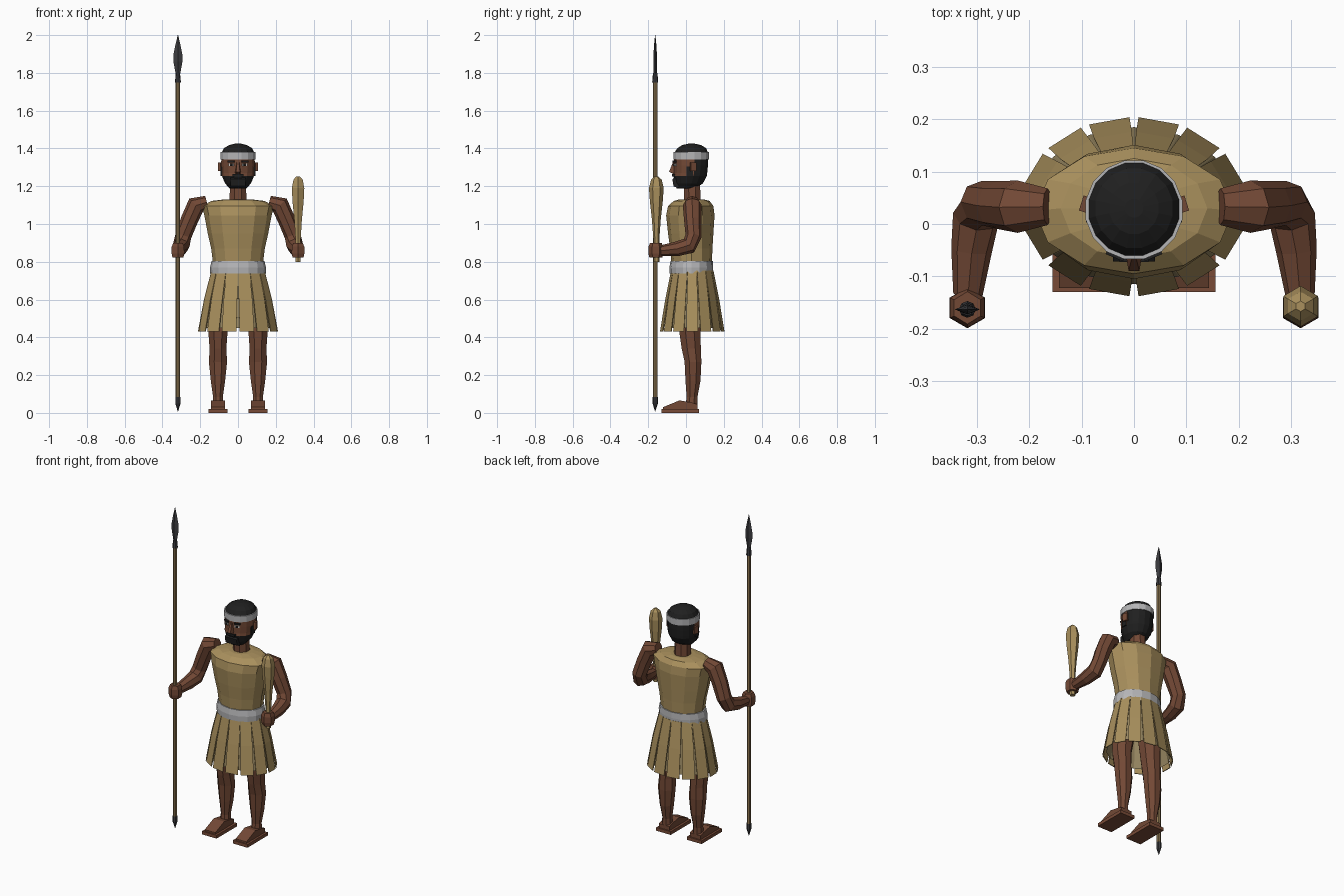
import bpy, bmesh
from math import sin, cos, pi
from mathutils import Vector, Matrix

if "Cube" in bpy.data.objects:
    bpy.data.objects.remove(bpy.data.objects["Cube"])


def mat(name, r, g, b):
    m = bpy.data.materials.new(name)
    m.diffuse_color = (r, g, b, 1)
    m.use_nodes = True
    m.node_tree.nodes["Principled BSDF"].inputs["Base Color"].default_value = m.diffuse_color
    return m


SKIN = mat("brown_skin", 0.17, 0.066, 0.036)
CLOTH = mat("tan_cloth", 0.40, 0.28, 0.11)
LINING = mat("dull_lining", 0.31, 0.24, 0.12)
BAND = mat("grey_band", 0.46, 0.46, 0.47)
HAIR = mat("black_hair", 0.014, 0.014, 0.014)
IRON = mat("dark_iron", 0.045, 0.045, 0.05)
WOOD = mat("spear_wood", 0.28, 0.19, 0.085)
LEATHER = mat("leather", 0.19, 0.07, 0.038)
WHITE = mat("eye_white", 0.55, 0.53, 0.5)


def finish(name, bm, *mats):
    bmesh.ops.recalc_face_normals(bm, faces=bm.faces)
    me = bpy.data.meshes.new(name)
    bm.to_mesh(me)
    bm.free()
    for m in mats:
        me.materials.append(m)
    ob = bpy.data.objects.new(name, me)
    bpy.context.collection.objects.link(ob)
    return ob


def skin_rings(bm, rings, caps=True):
    rings = [[bm.verts.new(p) for p in r] for r in rings]
    n = len(rings[0])
    for a, b in zip(rings, rings[1:]):
        for i in range(n):
            bm.faces.new((a[i], a[(i + 1) % n], b[(i + 1) % n], b[i]))
    if caps:
        bm.faces.new(rings[0])
        bm.faces.new(rings[-1])


def loft(name, rows, n, *mats, half=False, caps=True):
    """Rows of (cx, cy, z, rx, ry) joined into an upright body."""
    bm = bmesh.new()
    off = 0.5 if half else 0
    skin_rings(bm, [[(cx + rx * sin(2 * pi * (i + off) / n), cy - ry * cos(2 * pi * (i + off) / n), z)
                     for i in range(n)] for cx, cy, z, rx, ry in rows], caps)
    return finish(name, bm, *mats)


def tube(name, path, n, material):
    """Path of (point, radius) swept with mitred joints."""
    bm = bmesh.new()
    pts = [Vector(p) for p, r in path]
    rings = []
    for i, (p, r) in enumerate(path):
        d = (pts[min(i + 1, len(pts) - 1)] - pts[max(i - 1, 0)]).normalized()
        u = d.cross(Vector((1, 0, 0))).normalized()
        v = d.cross(u)
        rings.append([pts[i] + r * (u * cos(2 * pi * k / n) + v * sin(2 * pi * k / n)) for k in range(n)])
    skin_rings(bm, rings)
    return finish(name, bm, material)


def box(name, loc, size, material, turn=0):
    bm = bmesh.new()
    bmesh.ops.create_cube(bm, size=1, matrix=Matrix.Translation(loc) @ Matrix.Rotation(turn, 4, 'Z')
                          @ Matrix.Diagonal((*size, 1)))
    return finish(name, bm, material)


def prism(name, profile, x0, x1, material):
    """Side profile of (y, z) points extruded across x."""
    bm = bmesh.new()
    skin_rings(bm, [[(x, y, z) for y, z in profile] for x in (x0, x1)])
    return finish(name, bm, material)


# Tunic body and belt
loft("tunic", [(0, .03, .79, .132, .107), (0, .028, .87, .142, .112), (0, .025, .95, .16, .12),
               (0, .023, 1.045, .178, .128), (0, .025, 1.095, .19, .12), (0, .03, 1.122, .14, .095),
               (0, .03, 1.13, .075, .065)], 12, CLOTH)
loft("belt", [(0, .028, .738, .147, .115), (0, .028, .77, .148, .116), (0, .03, .805, .14, .112)], 16, BAND)

# Skirt lining and hanging strips
loft("skirt_lining", [(0, .03, .76, .138, .107), (0, .035, .45, .197, .15)], 14, LINING, caps=False)
bm = bmesh.new()
COUNT = 14
step = 2 * pi / COUNT
for k in range(COUNT):
    a = (k + 0.5) * step
    rings = []
    for z, rx, ry, w in ((.755, .144, .112, .48), (.60, .184, .143, .45), (.43, .216, .171, .41)):
        rings.append([((rx - t) * sin(a + s * w * step), .033 - (ry - t) * cos(a + s * w * step), z)
                      for s, t in ((-1, 0), (1, 0), (1, .005), (-1, .005))])
    skin_rings(bm, rings)
finish("skirt_strips", bm, CLOTH)

# Neck and head: hair covers the back, crown and jaw
loft("neck", [(0, .035, 1.10, .05, .048), (0, .03, 1.24, .044, .046)], 8, SKIN, half=True)
head = loft("head", [(0, .0, 1.188, .045, .05), (0, .015, 1.215, .07, .076), (0, .022, 1.255, .087, .09),
                     (0, .025, 1.27, .088, .089), (0, .027, 1.31, .091, .091), (0, .027, 1.35, .09, .092),
                     (0, .028, 1.378, .089, .091), (0, .03, 1.402, .075, .077), (0, .03, 1.418, .048, .05),
                     (0, .03, 1.425, .018, .018)], 16, SKIN, HAIR, half=True)
for f in head.data.polygons:
    c = f.center
    f.material_index = int(c.y > .05 or c.z > 1.35 or c.z < 1.257)
loft("headband", [(0, .027, 1.342, .094, .096), (0, .027, 1.38, .094, .096)], 16, BAND, half=True)
# Beard, moustache and nose
prism("chin_beard", [(-.062, 1.245), (-.072, 1.238), (-.066, 1.2), (-.04, 1.188), (-.03, 1.24)], -.04, .04, HAIR)
box("moustache", (0, -.066, 1.258), (.056, .014, .013), HAIR)
bm = bmesh.new()
skin_rings(bm, [[(-w, -.05, z), (-w * .6, y, z), (w * .6, y, z), (w, -.05, z)]
                for w, y, z in ((.017, -.07, 1.266), (.017, -.09, 1.276), (.008, -.068, 1.33))])
finish("nose", bm, SKIN)

for s, side in ((-1, "right"), (1, "left")):
    # Face details and ears
    box(side + "_eye", (s * .035, -.0585, 1.314), (.028, .008, .012), WHITE, s * .39)
    box(side + "_pupil", (s * .035, -.06, 1.314), (.013, .008, .012), HAIR, s * .39)
    box(side + "_brow", (s * .036, -.060, 1.331), (.036, .009, .009), HAIR, s * .39)
    box(side + "_sideburn", (s * .087, .02, 1.28), (.009, .035, .05), HAIR)
    box(side + "_ear", (s * .094, .038, 1.302), (.014, .03, .045), SKIN, s * .3)

    # Arm bent forward at the elbow, with a closed fist
    tube(side + "_arm", [((s * .165, .033, 1.115), .035), ((s * .222, .033, 1.10), .05),
                         ((s * .258, .036, 1.02), .046), ((s * .29, .04, .935), .043),
                         ((s * .301, .015, .885), .045), ((s * .31, -.05, .868), .039),
                         ((s * .317, -.135, .858), .028)], 8, SKIN)
    loft(side + "_fist", [(s * .318, -.16, .822, .033, .034), (s * .318, -.16, .845, .039, .039),
                          (s * .318, -.16, .88, .038, .038), (s * .318, -.16, .9, .029, .031)], 6, SKIN)

    # Leg
    loft(side + "_leg", [(s * .106, .03, .045, .031, .034), (s * .106, .032, .085, .028, .031),
                         (s * .106, .037, .17, .041, .043), (s * .106, .037, .27, .052, .048),
                         (s * .106, .028, .34, .048, .055), (s * .106, .02, .43, .055, .06),
                         (s * .09, .025, .60, .068, .072), (s * .075, .03, .74, .07, .075)],
         8, SKIN, half=True)
    # Sandal sole and foot
    prism(side + "_sole", [(-.13, 0), (.07, 0), (.07, .02), (-.13, .02)], s * .056, s * .156, LEATHER)
    prism(side + "_foot", [(-.122, .018), (.062, .018), (.062, .045), (.03, .055), (-.035, .066), (-.122, .03)],
          s * .07, s * .143, SKIN)

# Spear
SX, SY = -.318, -.163
loft("spear_shaft", [(SX, SY, .06, .012, .012), (SX, SY, 1.77, .012, .012)], 8, WOOD)
loft("spear_butt", [(SX, SY, .008, .001, .001), (SX, SY, .05, .014, .014), (SX, SY, .085, .014, .014)], 8, IRON)
loft("spear_socket", [(SX, SY, 1.75, .016, .016), (SX, SY, 1.80, .011, .012)], 8, IRON)
loft("spear_blade", [(SX, SY, 1.79, .011, .010), (SX, SY, 1.86, .024, .010), (SX, SY, 1.90, .023, .009),
                     (SX, SY, 1.95, .013, .006), (SX, SY, 2.0, .001, .001)], 4, IRON)

# Club
CX, CY = .318, -.157
loft("club", [(CX, CY, .80, .016, .016), (CX, CY, .92, .016, .016), (CX, CY, 1.02, .023, .023),
              (CX, CY, 1.12, .034, .034), (CX, CY, 1.19, .038, .039), (CX, CY, 1.235, .028, .028),
              (CX, CY, 1.252, .010, .010)], 6, CLOTH)
